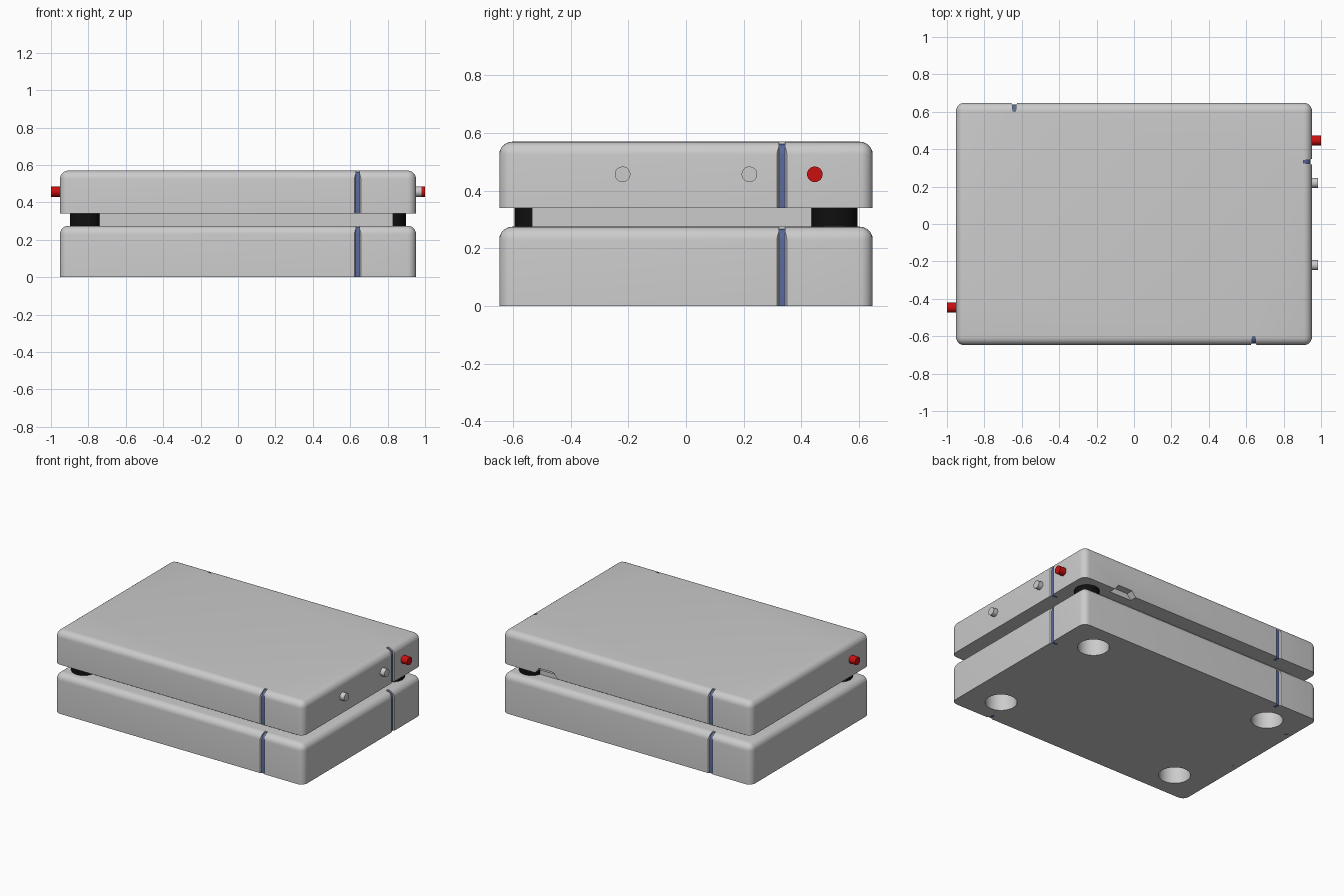
import bpy, bmesh, math
from mathutils import Matrix, Vector

if "Cube" in bpy.data.objects:
    bpy.data.objects.remove(bpy.data.objects["Cube"])

HX, HY, R = 0.952, 0.648, 0.045


def material(name, rgb):
    m = bpy.data.materials.new(name)
    m.diffuse_color = (*rgb, 1)
    m.use_nodes = True
    m.node_tree.nodes["Principled BSDF"].inputs["Base Color"].default_value = m.diffuse_color
    return m


red = material("red", (0.6, 0.005, 0.005))
black = material("black", (0.005, 0.005, 0.005))
blue = material("blue", (0.1, 0.14, 0.33))


def make(name, bm, mat=None):
    bmesh.ops.recalc_face_normals(bm, faces=bm.faces)
    me = bpy.data.meshes.new(name)
    bm.to_mesh(me)
    bm.free()
    ob = bpy.data.objects.new(name, me)
    bpy.context.collection.objects.link(ob)
    if mat:
        me.materials.append(mat)
    return ob


def smooth(ob):
    bpy.ops.object.select_all(action='DESELECT')
    ob.select_set(True)
    bpy.context.view_layer.objects.active = ob
    bpy.ops.object.shade_smooth_by_angle(angle=math.radians(30))


def case(name, hx, hy, z0, z1, r):
    """Box with rounded top and upright edges, sharp at the bottom."""
    bm = bmesh.new()
    bmesh.ops.create_cube(bm, size=1, matrix=Matrix.Translation((0, 0, (z0 + z1) / 2))
                          @ Matrix.Diagonal((2 * hx, 2 * hy, z1 - z0, 1)))
    edges = [e for e in bm.edges if max(v.co.z for v in e.verts) > z0 + 0.01]
    bmesh.ops.bevel(bm, geom=edges, offset=r, segments=6, profile=0.5, affect='EDGES')
    return make(name, bm)


def cylinder(name, centre, r, length, axis='Z', mat=None):
    bm = bmesh.new()
    rot = Matrix.Rotation(math.pi / 2, 4, 'Y') if axis == 'X' else Matrix()
    bmesh.ops.create_cone(bm, cap_ends=True, segments=32, radius1=r, radius2=r,
                          depth=length, matrix=Matrix.Translation(centre) @ rot)
    ob = make(name, bm, mat)
    smooth(ob)
    return ob


def prism(name, points, sweep, matrix=Matrix(), mat=None):
    """Extrude a closed polygon along a vector."""
    bm = bmesh.new()
    f = bm.faces.new([bm.verts.new(p) for p in points])
    ext = bmesh.ops.extrude_face_region(bm, geom=[f])
    bmesh.ops.translate(bm, vec=sweep, verts=[v for v in ext['geom']
                                             if isinstance(v, bmesh.types.BMVert)])
    bm.transform(matrix)
    return make(name, bm, mat)


def cut(ob, cutter):
    mod = ob.modifiers.new("cut", 'BOOLEAN')
    mod.operation = 'DIFFERENCE'
    mod.object = cutter
    mod.solver = 'EXACT'
    bpy.context.view_layer.objects.active = ob
    bpy.ops.object.modifier_apply(modifier=mod.name)
    bpy.data.objects.remove(cutter)


def seam(ob, side, pos, z0, z1):
    """Upright flared groove with a blue strip; local +x points out of the wall."""
    ang = {'right': 0, 'back': 90, 'left': 180, 'front': 270}[side]
    wall = HX if side in ('left', 'right') else HY
    origin = (0, pos, 0) if side in ('left', 'right') else (pos, 0, 0)
    m = Matrix.Translation(origin) @ Matrix.Rotation(math.radians(ang), 4, 'Z') \
        @ Matrix.Translation((wall, 0, 0))
    w = 0.010
    prof = [(-0.045, -w), (-0.01, -w), (0.01, -2.4 * w),
            (0.01, 2.4 * w), (-0.01, w), (-0.045, w)]
    cut(ob, prism("groove_cutter", [(x, y, z0 - 0.1) for x, y in prof],
                  (0, 0, z1 - z0 + 0.2), m))
    # strip follows the rounded top edge, slightly sunk
    d, r = 0.008, 0.037
    arc = [(-d - r + r * math.cos(t), z1 - d - r + r * math.sin(t))
           for t in (i * math.pi / 12 for i in range(7))]
    pts = [(-d, z0)] + arc + [(-0.046, z1 - d), (-0.046, z0)]
    smooth(prism(f"seam_strip_{side}", [(x, -w - 0.0005, z) for x, z in pts],
                 (0, 2 * w + 0.001, 0), m, blue))


# lower and upper cases
lower = case("lower_case", HX, HY, 0, 0.275, R)
upper = case("upper_case", HX, HY, 0.34, 0.57, R)

# round holes in the underside
for x in (-0.71, 0.71):
    for y in (-0.45, 0.45):
        cut(lower, cylinder("hole_cutter", (x, y, 0.05), 0.1, 0.3))

# sloped finger notch at the rear lower edge of the upper case
cut(upper, prism("notch_cutter", [(0.53, 0.60, 0.30), (0.53, 0.60, 0.34), (0.56, 0.60, 0.378),
                                  (0.67, 0.60, 0.378), (0.70, 0.60, 0.34), (0.70, 0.60, 0.30)],
                 (0, 0.1, 0)))

# seams round both cases, plus two on the left of the lower one
for ob, z0, z1 in ((lower, 0, 0.275), (upper, 0.34, 0.57)):
    for side, pos in (('front', 0.64), ('back', -0.64), ('right', 0.333), ('left', -0.333)):
        seam(ob, side, pos, z0, z1)
for pos in (0.39, -0.12):
    seam(lower, 'left', pos, 0, 0.275)
for ob in (lower, upper):
    smooth(ob)

# recessed block and two black spacers in the gap
bm = bmesh.new()
bmesh.ops.create_cube(bm, size=1, matrix=Matrix.Translation((0, 0, 0.3075))
                      @ Matrix.Diagonal((1.66, 1.07, 0.069, 1)))
make("inner_block", bm)
for s in (-1, 1):
    cylinder("spacer", (s * 0.818, s * 0.515, 0.3075), 0.08, 0.067, mat=black)

# side pegs
for s in (-1, 1):
    cylinder("red_peg", (s * 0.97, s * 0.447, 0.457), 0.027, 0.06, 'X', red)
    cylinder("grey_peg", (0.9625, s * 0.22, 0.457), 0.027, 0.045, 'X')
